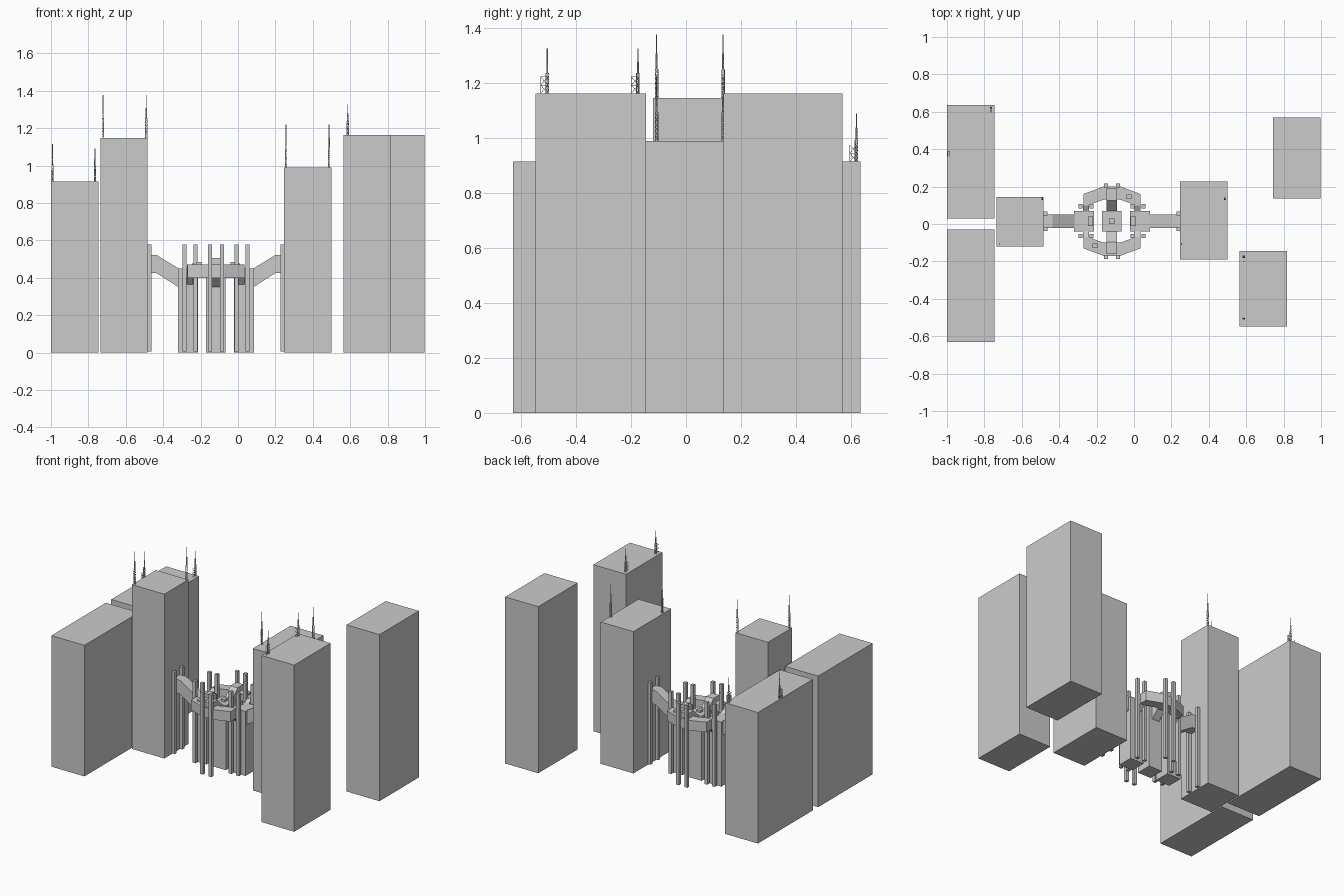
import bpy, bmesh, math
from mathutils import Vector

cube = bpy.data.objects.get("Cube")
if cube:
    bpy.data.objects.remove(cube, do_unlink=True)

grey = bpy.data.materials.new("concrete grey")
grey.use_nodes = True
grey.diffuse_color = (0.6, 0.6, 0.6, 1)
grey.node_tree.nodes["Principled BSDF"].inputs["Base Color"].default_value = (0.6, 0.6, 0.6, 1)

CX, CY = -0.118, 0.015  # centre of the elevated station


def finish(name, bm, at=(0, 0, 0)):
    bmesh.ops.recalc_face_normals(bm, faces=bm.faces)
    mesh = bpy.data.meshes.new(name)
    bm.to_mesh(mesh)
    bm.free()
    mesh.materials.append(grey)
    ob = bpy.data.objects.new(name, mesh)
    ob.location = at
    bpy.context.collection.objects.link(ob)
    return ob


def add_box(bm, x0, x1, y0, y1, z0, z1):
    made = bmesh.ops.create_cube(bm, size=1)["verts"]
    for v in made:
        v.co = (x1 if v.co.x > 0 else x0, y1 if v.co.y > 0 else y0, z1 if v.co.z > 0 else z0)


def box(name, *dims, at=(0, 0, 0)):
    bm = bmesh.new()
    add_box(bm, *dims)
    return finish(name, bm, at)


def prism(name, points, direction, at=(0, 0, 0)):
    bm = bmesh.new()
    face = bm.faces.new([bm.verts.new(p) for p in points])
    moved = bmesh.ops.extrude_face_region(bm, geom=[face])["geom"]
    bmesh.ops.translate(bm, vec=direction, verts=[v for v in moved if isinstance(v, bmesh.types.BMVert)])
    return finish(name, bm, at)


def add_rod(bm, a, b, r=0.0011):
    a, b = Vector(a), Vector(b)
    made = bmesh.ops.create_cone(bm, cap_ends=True, segments=4, radius1=r, radius2=r, depth=(b - a).length)["verts"]
    turn = Vector((0, 0, 1)).rotation_difference(b - a)
    for v in made:
        v.co = turn @ v.co + (a + b) / 2


def add_lattice(bm, x, y, w, d, z0, z1, bays):
    corners = [(x - w, y - d), (x + w, y - d), (x + w, y + d), (x - w, y + d)]
    step = (z1 - z0) / bays
    for i, p in enumerate(corners):
        q = corners[(i + 1) % 4]
        add_rod(bm, (*p, z0), (*p, z1))
        for k in range(bays):
            add_rod(bm, (*p, z0 + k * step), (*q, z0 + (k + 1) * step), 0.0008)
            add_rod(bm, (*p, z0 + (k + 1) * step), (*q, z0 + (k + 1) * step), 0.0008)


# Tower blocks
towers = [
    ("back_right_tower", -1, -0.745, 0.03, 0.635, 0.915),
    ("front_right_tower", -1, -0.745, -0.63, -0.03, 0.915),
    ("inner_right_tower", -0.735, -0.485, -0.12, 0.145, 1.147),
    ("inner_left_tower", 0.247, 0.5, -0.19, 0.227, 0.99),
    ("front_left_tower", 0.565, 0.817, -0.547, -0.145, 1.163),
    ("back_left_tower", 0.742, 0.997, 0.137, 0.57, 1.163),
]
for name, x0, x1, y0, y1, h in towers:
    box(name, x0, x1, y0, y1, 0, h)

# Roof masts, some with a low frame beside them
masts = [
    (-0.765, 0.62, 0.915, 0.175, True), (-0.992, 0.385, 0.915, 0.2, True),
    (-0.722, -0.107, 1.147, 0.23, False), (-0.49, 0.135, 1.147, 0.23, False),
    (0.257, -0.107, 0.99, 0.23, False), (0.487, 0.135, 0.99, 0.23, False),
    (0.587, -0.175, 1.163, 0.163, True), (0.587, -0.505, 1.163, 0.163, True),
]
for x, y, z, h, framed in masts:
    bm = bmesh.new()
    add_lattice(bm, x, y, 0.005, 0.005, z, z + h * 0.45, 6)
    add_lattice(bm, x, y, 0.0025, 0.0025, z + h * 0.45, z + h * 0.7, 4)
    add_rod(bm, (x, y, z + h * 0.6), (x, y, z + h), 0.002)
    if framed:
        add_lattice(bm, x, y - 0.011, 0.004, 0.013, z, z + 0.06, 2)
    finish("roof_mast", bm)

# Station: central core and its roof box
here = (CX, CY, 0)
box("station_core", -0.052, 0.052, -0.055, 0.055, 0, 0.45, at=here)
box("core_roof_box", -0.015, 0.015, -0.015, 0.015, 0.45, 0.465, at=here)

# Curved galleries in front and behind, with ramps to the cores
half = [(0.045, 0.185), (0.153, 0.145), (0.153, 0.085), (0.118, 0.085), (0.1, 0.095), (0.045, 0.115)]
outline = half + [(-x, y) for x, y in reversed(half)]
for s, side in ((-1, "front"), (1, "back")):
    prism(side + "_gallery", [(x, s * y, 0.4) for x, y in outline], (0, 0, 0.07), at=here)
    box(side + "_gallery_hall", -0.028, 0.028, *sorted((s * 0.11, s * 0.175)), 0.4, 0.505, at=here)
    ramp = [(s * 0.11, 0.505), (s * 0.055, 0.45), (s * 0.055, 0.35), (s * 0.11, 0.4)]
    prism(side + "_centre_ramp", [(-0.028, y, z) for y, z in ramp], (0.056, 0, 0), at=here)
    box(side + "_gallery_box", *sorted((s * 0.077, s * 0.105)), *sorted((s * 0.118, s * 0.142)), 0.47, 0.483, at=here)
    for t in (-1, 1):
        ramp = [(s * 0.088, 0.47), (s * 0.052, 0.45), (s * 0.052, 0.36), (s * 0.088, 0.4)]
        prism(side + "_end_ramp", [(t * 0.138 - 0.016, y, z) for y, z in ramp], (0.032, 0, 0), at=here)

# Side cores and the sloped bridges to the towers
for t, side in ((-1, "right"), (1, "left")):
    box(side + "_core", *sorted((t * 0.097, t * 0.204)), -0.055, 0.055, 0, 0.45, at=here)
    box(side + "_core_roof_box", *sorted((t * 0.1, t * 0.128)), -0.025, 0.025, 0.45, 0.475, at=here)
    profile = [(0.2, 0.45), (0.318, 0.522), (0.365, 0.522), (0.365, 0.425), (0.318, 0.425), (0.2, 0.35)]
    prism(side + "_bridge", [(t * x, -0.036, z) for x, z in profile], (0, 0.072, 0), at=here)

# Support pillars, mirrored about the station centre
for px, py in ((0.032, 0.191), (0.11, 0.08), (0.168, 0.08), (0.355, 0.042)):
    for sx in (-1, 1):
        for sy in (-1, 1):
            x, y = sx * px, sy * py
            box("support_pillar", x - 0.011, x + 0.011, y - 0.011, y + 0.011, 0.005, 0.578, at=here)
